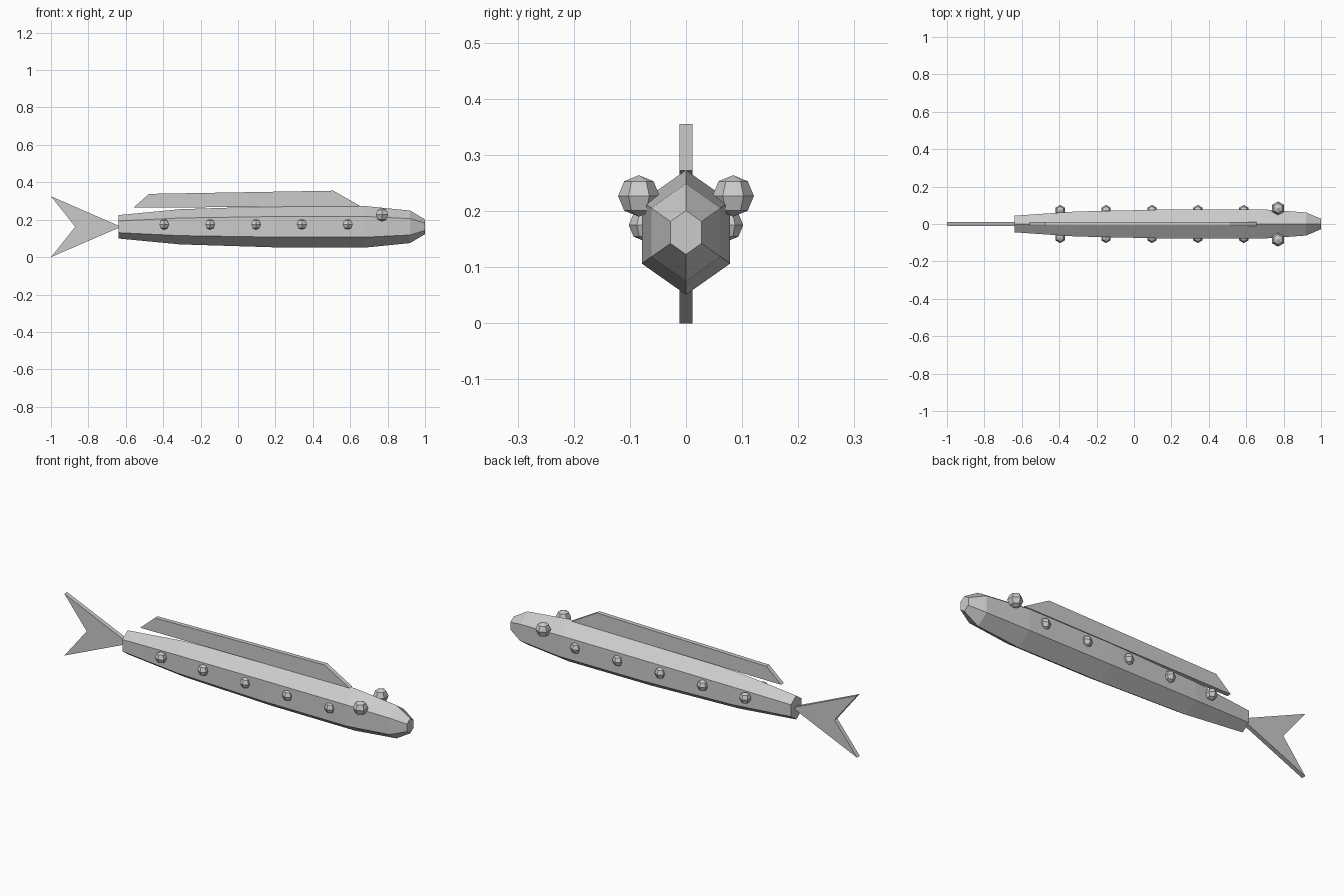
import bpy, bmesh
from math import sin, cos, pi

if "Cube" in bpy.data.objects:
    bpy.data.objects.remove(bpy.data.objects["Cube"])

AXIS_Z = 0.162


def finish(name, bm):
    bmesh.ops.recalc_face_normals(bm, faces=bm.faces)
    mesh = bpy.data.meshes.new(name)
    bm.to_mesh(mesh)
    bm.free()
    obj = bpy.data.objects.new(name, mesh)
    bpy.context.collection.objects.link(obj)
    return obj


def fin(name, profile, half=0.0115):
    """Flat plate: an x-z outline given thickness along y."""
    bm = bmesh.new()
    face = bm.faces.new([bm.verts.new((x, -half, z)) for x, z in profile])
    ext = bmesh.ops.extrude_face_region(bm, geom=[face], use_keep_orig=True)
    verts = [v for v in ext["geom"] if isinstance(v, bmesh.types.BMVert)]
    bmesh.ops.translate(bm, vec=(0, 2 * half, 0), verts=verts)
    return finish(name, bm)


def bead(name, x, y, z, r):
    """Low-poly six-sided ball."""
    bm = bmesh.new()
    bmesh.ops.create_uvsphere(bm, u_segments=6, v_segments=4, radius=r)
    obj = finish(name, bm)
    obj.location = (x, y, z)
    return obj


# Body: hexagonal rings lofted from tail to nose (x, radius)
bm = bmesh.new()
rings = []
for x, r in [(-0.64, 0.0625), (-0.31, 0.094), (0.2, 0.11),
             (0.68, 0.111), (0.92, 0.087), (1.0, 0.039)]:
    rings.append([bm.verts.new((x, 0.82 * r * sin(i * pi / 3),
                                AXIS_Z + r * cos(i * pi / 3))) for i in range(6)])
for a, b in zip(rings, rings[1:]):
    for i in range(6):
        j = (i + 1) % 6
        bm.faces.new((a[i], a[j], b[j], b[i]))
bm.faces.new(rings[0])
bm.faces.new(rings[-1])
finish("body", bm)

# Fins
fin("tail_fin", [(-0.625, AXIS_Z), (-1, 0.325), (-0.87, AXIS_Z), (-1, 0.0)])
fin("dorsal_fin", [(-0.56, 0.264), (-0.475, 0.338), (0.51, 0.355), (0.655, 0.272)])

# Eyes and side spots on both flanks
for side, s in (("right", -1), ("left", 1)):
    bead(f"eye_{side}", 0.77, s * 0.084, 0.227, 0.037)
    for i in range(5):
        bead(f"spot_{side}_{i + 1}", -0.395 + i * 0.2455, s * 0.073, 0.175, 0.029)
